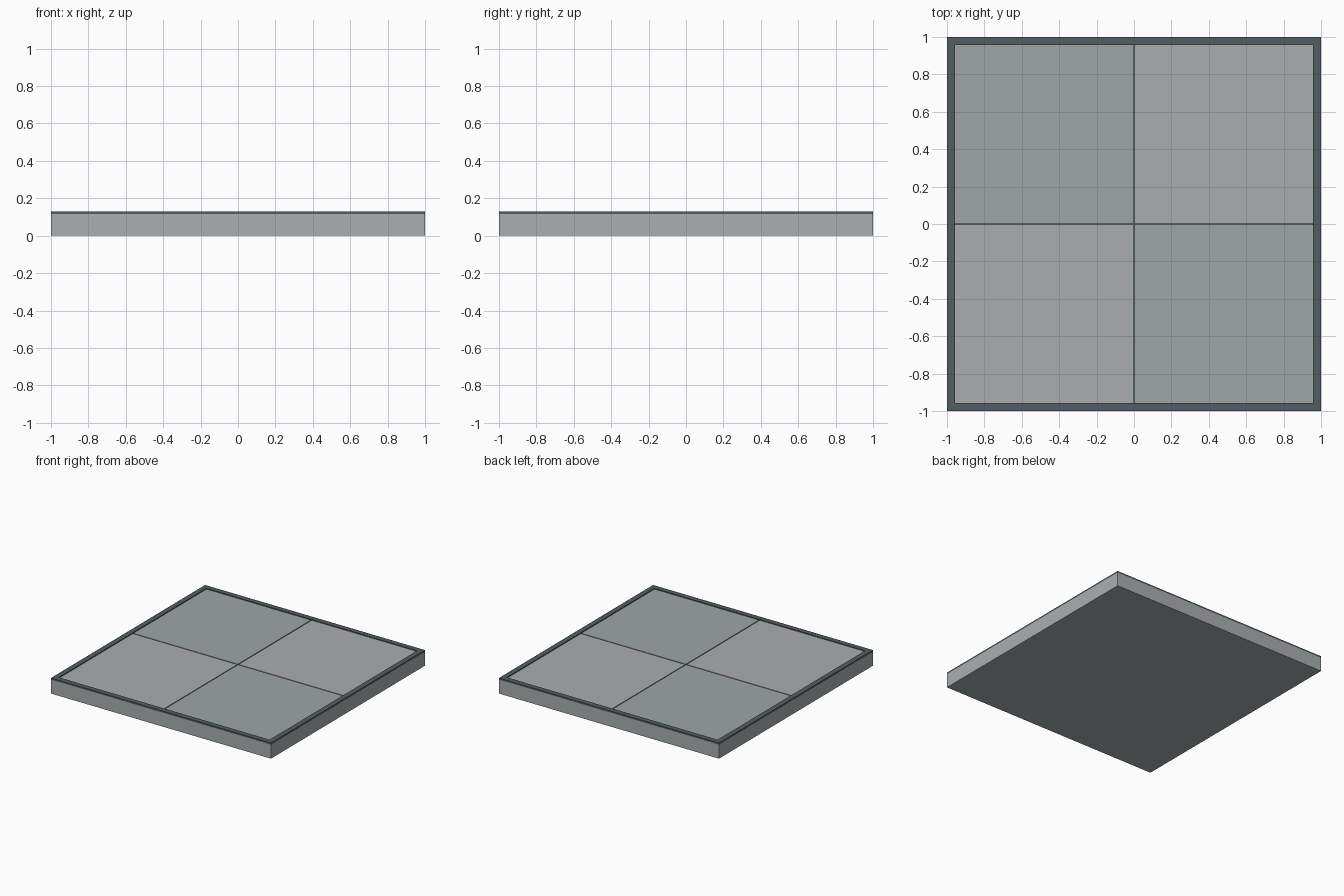
import bpy

if "Cube" in bpy.data.objects:
    bpy.data.objects.remove(bpy.data.objects["Cube"])


def material(name, color):
    m = bpy.data.materials.new(name)
    m.diffuse_color = (*color, 1)
    m.use_nodes = True
    m.node_tree.nodes["Principled BSDF"].inputs["Base Color"].default_value = m.diffuse_color
    return m


def box(name, x, y, z, mat):
    # Box spanning the (low, high) pairs x, y, z
    spans = (x, y, z)
    bpy.ops.mesh.primitive_cube_add(size=1, location=[(a + b) / 2 for a, b in spans])
    ob = bpy.context.object
    ob.name = name
    ob.scale = [b - a for a, b in spans]
    bpy.ops.object.transform_apply(location=False, rotation=False, scale=True)
    ob.data.materials.append(mat)
    return ob


slab_mat = material("slab_grey", (0.40, 0.43, 0.44))
trim_mat = material("trim_dark", (0.085, 0.11, 0.12))
tile_mats = [material("tile_light", (0.40, 0.42, 0.43)),
             material("tile_green_grey", (0.34, 0.38, 0.38))]

BASE, TILE_TOP, TRIM_TOP = 0.115, 0.123, 0.128
INNER, GAP = 0.957, 0.006

# Floor slab
box("floor_slab", (-1, 1), (-1, 1), (0, BASE), slab_mat)

# Four checkered tiles, with narrow seams between them
for i, sx in enumerate((-1, 1)):
    for j, sy in enumerate((-1, 1)):
        x = sorted((sx * GAP, sx * (INNER - 0.002)))
        y = sorted((sy * GAP, sy * (INNER - 0.002)))
        box(f"tile_{i}_{j}", x, y, (BASE, TILE_TOP), tile_mats[(i + j) % 2])

# Dark seam strips filling the cross gap
box("seam_x", (-INNER, INNER), (-GAP, GAP), (BASE, BASE + 0.004), trim_mat)
for s, label in ((-1, "front"), (1, "back")):
    box(f"seam_{label}", (-GAP, GAP), sorted((s * GAP, s * INNER)),
        (BASE, BASE + 0.004), trim_mat)

# Raised border trim
for s, lx, ly in ((-1, "left", "front"), (1, "right", "back")):
    edge = sorted((s * INNER, s))
    box(f"trim_{ly}", (-1, 1), edge, (BASE, TRIM_TOP), trim_mat)
    box(f"trim_{lx}", edge, (-INNER, INNER), (BASE, TRIM_TOP), trim_mat)
